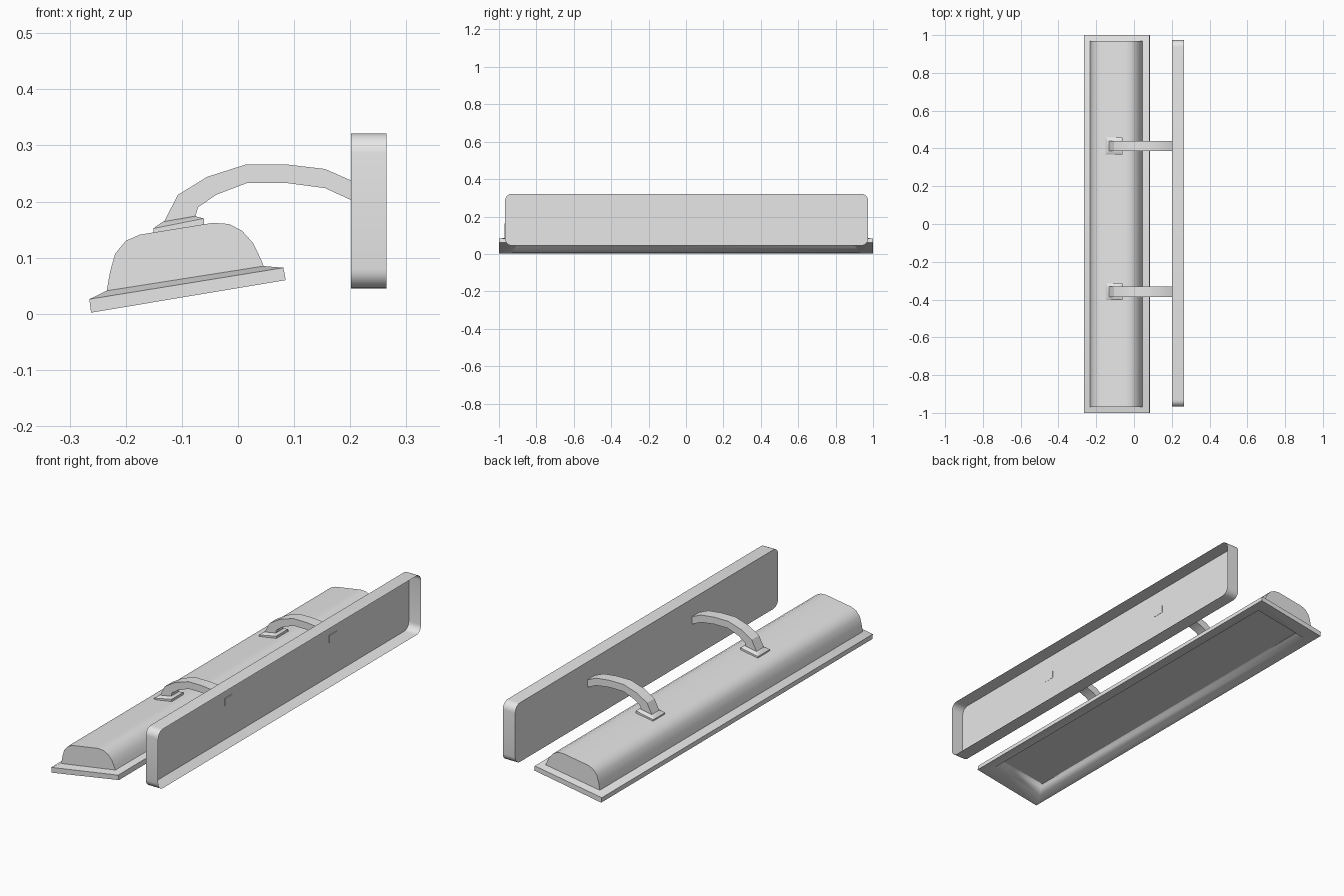
import bpy, bmesh, math
from mathutils import Vector

cube = bpy.data.objects.get("Cube")
if cube:
    bpy.data.objects.remove(cube, do_unlink=True)

grey = bpy.data.materials.new("grey_metal")
grey.use_nodes = True
grey.diffuse_color = (0.8, 0.8, 0.8, 1)
grey.node_tree.nodes["Principled BSDF"].inputs["Base Color"].default_value = (0.8, 0.8, 0.8, 1)


def loft(name, loops, cap_start=True, cap_end=True, angle=30, flip=False):
    """Skin a list of equal-length closed loops into one part."""
    bm = bmesh.new()
    rings = [[bm.verts.new(p) for p in loop] for loop in loops]
    n = len(rings[0])
    for a, b in zip(rings, rings[1:]):
        for i in range(n):
            j = (i + 1) % n
            bm.faces.new((a[i], a[j], b[j], b[i]))
    if cap_start:
        bm.faces.new(rings[0][::-1])
    if cap_end:
        bm.faces.new(rings[-1])
    bmesh.ops.recalc_face_normals(bm, faces=bm.faces)
    if flip:
        bmesh.ops.reverse_faces(bm, faces=bm.faces)
    mesh = bpy.data.meshes.new(name)
    bm.to_mesh(mesh)
    bm.free()
    mesh.materials.append(grey)
    obj = bpy.data.objects.new(name, mesh)
    bpy.context.collection.objects.link(obj)
    bpy.ops.object.select_all(action='DESELECT')
    obj.select_set(True)
    bpy.context.view_layer.objects.active = obj
    bpy.ops.object.shade_smooth_by_angle(angle=math.radians(angle))
    return obj


def extrude_y(name, profile, y0, y1, angle=30):
    """Extrude an (x, z) profile along y."""
    return loft(name, [[(x, y, z) for x, z in profile] for y in (y0, y1)], angle=angle)


def tilted_rect(left, right, half):
    """Rectangle spanning two (x, z) ends and -half..half in y."""
    return [(left[0], -half, left[1]), (right[0], -half, right[1]),
            (right[0], half, right[1]), (left[0], half, left[1])]


# Wall plate: shallow rounded tray, open at the back
def rounded_rect(x, cy, cz, hy, hz, r, steps=6):
    loop = []
    for k, (sy, sz) in enumerate(((1, 1), (-1, 1), (-1, -1), (1, -1))):
        for s in range(steps + 1):
            a = math.pi / 2 * (k + s / steps)
            loop.append((x, cy + sy * (hy - r) + r * math.cos(a),
                         cz + sz * (hz - r) + r * math.sin(a)))
    return loop


loft("wall_plate", [rounded_rect(x, 0.003, 0.183, 0.97, 0.138, 0.035) for x in (0.201, 0.265)],
     cap_end=False)

# Shade rim: vertical lip and sloping top flange
low_l, low_r = Vector((-0.262, 0.002)), Vector((0.085, 0.06))
foot_l, foot_r = (-0.234, 0.041), (0.046, 0.085)
loft("shade_rim", [tilted_rect(low_l, low_r, 1.0),
                   tilted_rect((-0.265, 0.026), (0.081, 0.082), 1.0),
                   tilted_rect(foot_l, foot_r, 0.97)],
     cap_start=False, cap_end=False)

# Shade dome: long arched hood with flat ends
dome = [foot_l, (-0.228, 0.075), (-0.219, 0.107), (-0.2, 0.13), (-0.175, 0.141),
        (-0.045, 0.162), (-0.016, 0.16), (0.007, 0.148), (0.027, 0.126),
        (0.039, 0.101), foot_r]
loft("shade_dome", [[(x, y, z) for x, z in dome] for y in (-0.97, 0.97)], angle=35)

# Reflector: hollow underside with softly curved walls
along = (low_r - low_l).normalized()
up = Vector((-along.y, along.x))
steps = [(0, 0, 0), (0.04, 0.07, 0), (0.055, 0.095, 0.025), (0.075, 0.135, 0.05),
         (0.105, 0.2, 0.07), (0.14, 0.3, 0.08)]
loft("reflector", [tilted_rect(low_l + along * i + up * d, low_r - along * i + up * d, 1 - e)
                   for i, e, d in steps],
     cap_start=False, angle=65, flip=True)

# Two curved arms, each with a chamfered foot on the dome
arm_top = [(-0.134, 0.16), (-0.107, 0.212), (-0.055, 0.244), (0.014, 0.266),
           (0.087, 0.266), (0.155, 0.258), (0.203, 0.237)]
arm_low = [(-0.077, 0.17), (-0.071, 0.19), (-0.039, 0.212), (0.016, 0.233),
           (0.087, 0.233), (0.155, 0.224), (0.203, 0.202)]
for side, y in (("right", -0.359), ("left", 0.413)):
    extrude_y(side + "_arm", arm_top + arm_low[::-1], y - 0.027, y + 0.027)
    foot = [tilted_rect((-0.15, 0.142), (-0.06, 0.157), 0.044),
            tilted_rect((-0.151, 0.152), (-0.061, 0.17), 0.044),
            tilted_rect((-0.134, 0.164), (-0.077, 0.174), 0.029)]
    loft(side + "_arm_foot", [[(px, py + y, pz) for px, py, pz in loop] for loop in foot])
